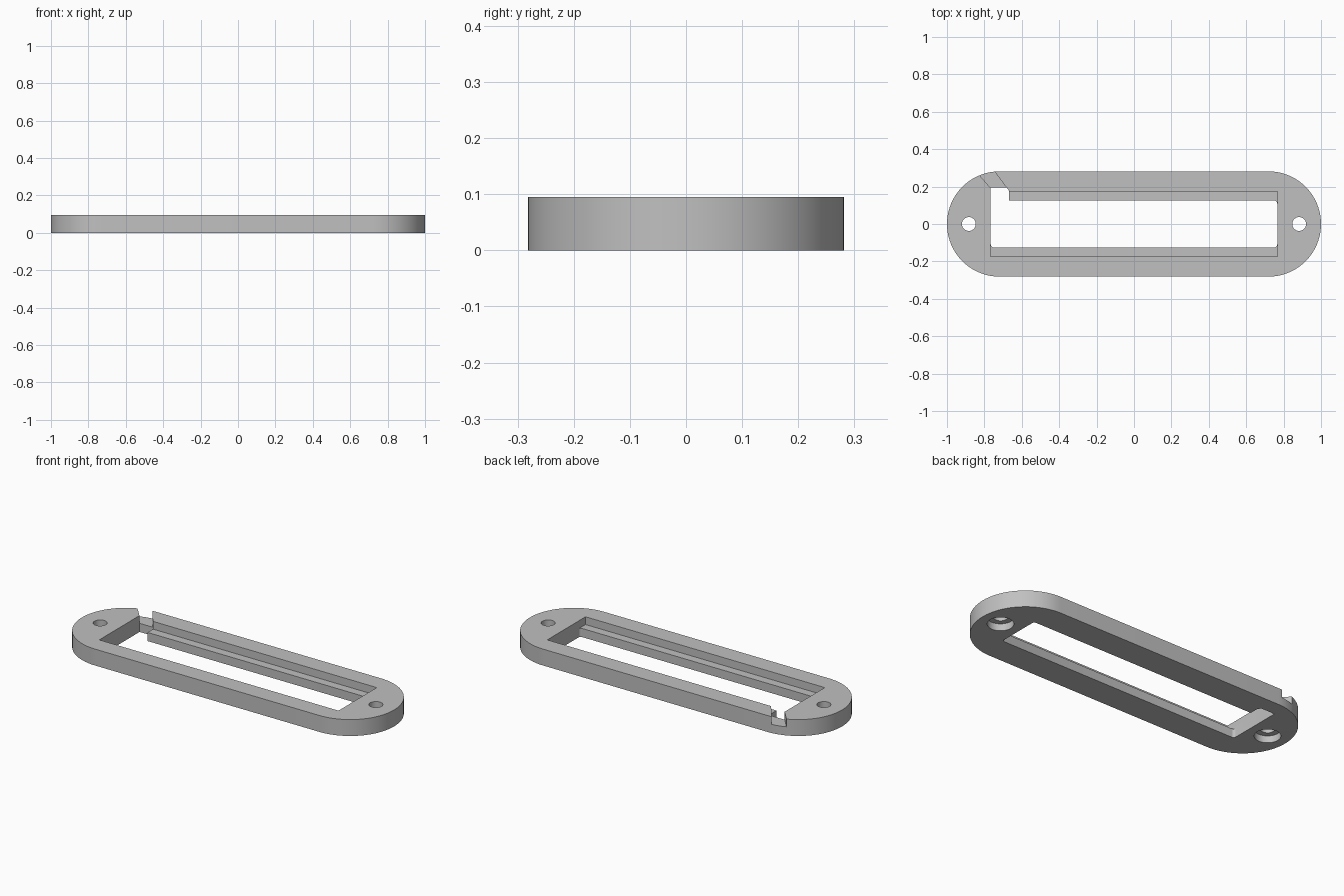
import bpy
import bmesh
from math import cos, sin, pi, radians

cube = bpy.data.objects.get("Cube")
if cube:
    bpy.data.objects.remove(cube, do_unlink=True)

HEIGHT, RADIUS, LEDGE = 0.095, 0.2815, 0.05
OVER = 0.05  # cutter overshoot
END, POCKET, SLOT = 0.766, 0.175, 0.125

grey = bpy.data.materials.new("plain grey")
grey.use_nodes = True
colour = (0.53, 0.53, 0.53, 1)
grey.diffuse_color = colour
grey.node_tree.nodes["Principled BSDF"].inputs["Base Color"].default_value = colour


def rounded(hx, hy, r, steps):
    """Outline of a rectangle with rounded corners."""
    pts = []
    for k, (sx, sy) in enumerate([(1, 1), (-1, 1), (-1, -1), (1, -1)]):
        for i in range(steps + 1):
            a = (k + i / steps) * pi / 2
            p = (sx * (hx - r) + r * cos(a), sy * (hy - r) + r * sin(a))
            if not pts or abs(p[0] - pts[-1][0]) + abs(p[1] - pts[-1][1]) > 1e-5:
                pts.append(p)
    if abs(pts[0][0] - pts[-1][0]) + abs(pts[0][1] - pts[-1][1]) < 1e-5:
        pts.pop()
    return pts


def circle(x, r, steps=40):
    return [(x + r * cos(2 * pi * i / steps), r * sin(2 * pi * i / steps)) for i in range(steps)]


def prism(name, outline, z0, z1):
    bm = bmesh.new()
    base = bm.faces.new([bm.verts.new((x, y, z0)) for x, y in outline])
    top = bmesh.ops.extrude_face_region(bm, geom=[base])["geom"]
    verts = [v for v in top if isinstance(v, bmesh.types.BMVert)]
    bmesh.ops.translate(bm, verts=verts, vec=(0, 0, z1 - z0))
    bmesh.ops.recalc_face_normals(bm, faces=bm.faces)
    mesh = bpy.data.meshes.new(name)
    bm.to_mesh(mesh)
    bm.free()
    mesh.materials.append(grey)
    obj = bpy.data.objects.new(name, mesh)
    bpy.context.collection.objects.link(obj)
    return obj


# Rounded frame body
frame = prism("frame", rounded(1, RADIUS, RADIUS, 20), 0, HEIGHT)
bpy.context.view_layer.objects.active = frame
frame.select_set(True)


def cut(name, outline, z0, z1):
    cutter = prism(name, outline, z0, z1)
    cutter.hide_render = True
    mod = frame.modifiers.new(name, "BOOLEAN")
    mod.operation, mod.solver, mod.object = "DIFFERENCE", "EXACT", cutter
    bpy.ops.object.modifier_apply(modifier=name)
    bpy.data.objects.remove(cutter, do_unlink=True)


# Through slot, with the wider pocket above that leaves the ledges
cut("slot", rounded(END, SLOT, 0.015, 5), -OVER, HEIGHT + OVER)
cut("pocket", [(-END, -POCKET), (END, -POCKET), (END, POCKET), (-END, POCKET)],
    LEDGE, HEIGHT + OVER)

# Open corner where the ledge stops, and the slanted wire channel
cut("open_corner", [(-END, 0.09), (-0.667, 0.09), (-0.667, 0.176), (-0.68, 0.194), (-END, 0.194)],
    -OVER, HEIGHT + OVER)
cut("channel", [(-END, 0.17), (-0.664, 0.17), (-0.774, 0.32), (-0.878, 0.32), (-END, 0.192)],
    LEDGE, HEIGHT + OVER)

# Screw holes, counterbored from below
for side in (-1, 1):
    cut("screw_hole", circle(side * 0.883, 0.037), -OVER, HEIGHT + OVER)
    cut("counterbore", circle(side * 0.883, 0.068), -OVER, 0.04)

bpy.ops.object.shade_smooth_by_angle(angle=radians(30))
